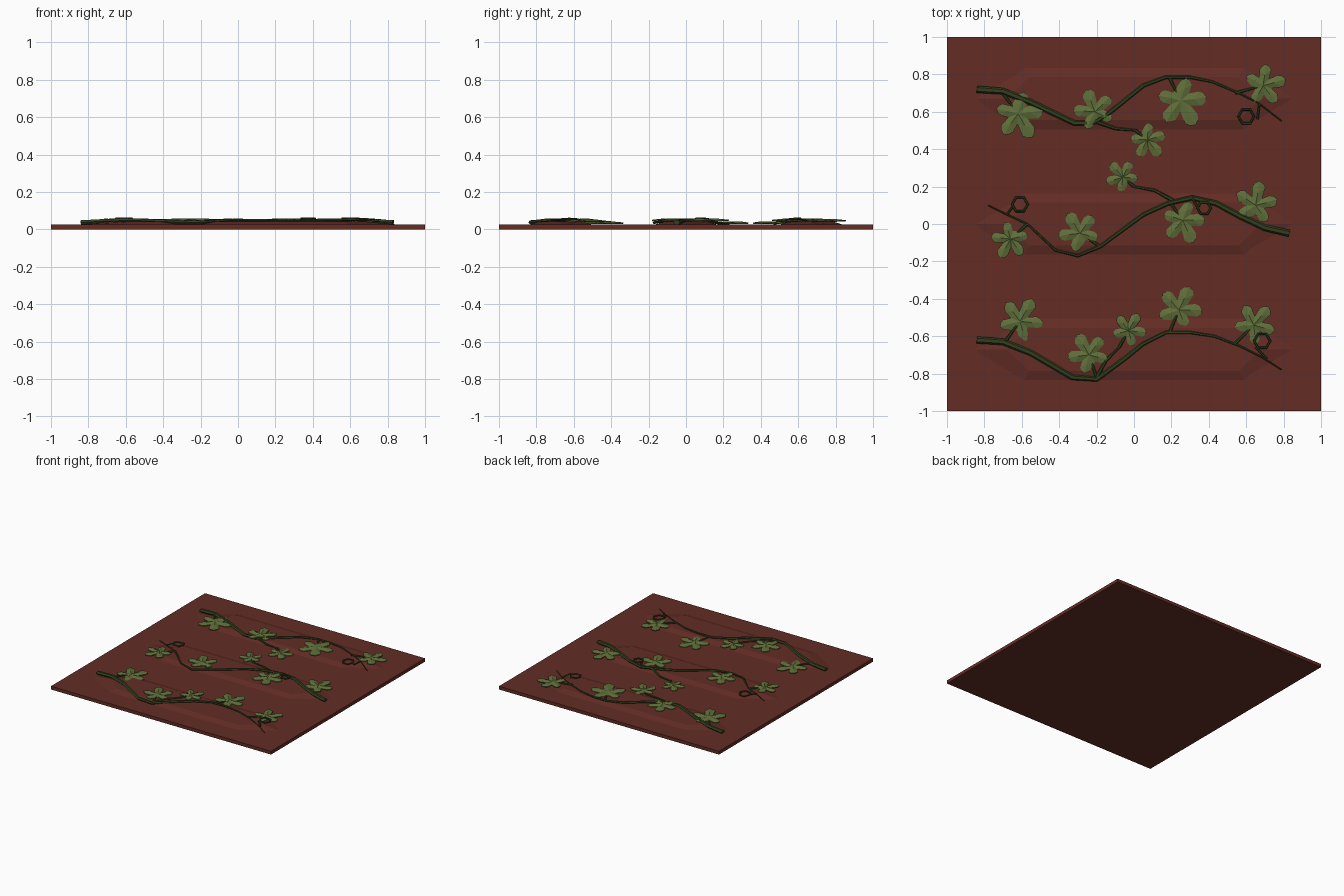
import bpy, bmesh, math
from mathutils import Vector

if "Cube" in bpy.data.objects:
    bpy.data.objects.remove(bpy.data.objects["Cube"])

SLAB_TOP, RIDGE_TOP = 0.027, 0.042
ROWS = (0.67, 0.0, -0.67)


def material(name, rgb):
    m = bpy.data.materials.new(name)
    m.diffuse_color = (*rgb, 1)
    m.use_nodes = True
    m.node_tree.nodes["Principled BSDF"].inputs["Base Color"].default_value = m.diffuse_color
    return m


BRICK = material("brick red", (0.125, 0.026, 0.018))
LEAF = material("leaf green", (0.115, 0.160, 0.042))
STEM = material("dark stem green", (0.032, 0.050, 0.012))


def finish(name, bm, mat):
    bmesh.ops.recalc_face_normals(bm, faces=bm.faces[:])
    me = bpy.data.meshes.new(name)
    bm.to_mesh(me)
    bm.free()
    me.materials.append(mat)
    ob = bpy.data.objects.new(name, me)
    bpy.context.collection.objects.link(ob)
    return ob


def ground(x, y):
    """Height of the slab and its mounds."""
    d = min(abs(y - r) for r in ROWS)
    t = min((0.18 - d) / 0.07, (0.9 - abs(x)) / 0.25, 1)
    return SLAB_TOP + (RIDGE_TOP - SLAB_TOP) * max(t, 0)


def tube(name, pts, r0, r1, closed=False, lift=0.005, sides=6):
    """Tapered stem lying on the ground along x, y points."""
    bm = bmesh.new()
    n, rings = len(pts), []
    P = [Vector((x, y, ground(x, y) + lift)) for x, y in pts]
    for i, p in enumerate(P):
        a = P[i - 1] if closed or i else P[i]
        b = P[(i + 1) % n] if closed or i < n - 1 else P[i]
        t = (b - a).normalized()
        side = t.cross(Vector((0, 0, 1))).normalized()
        up = side.cross(t)
        r = r0 + (r1 - r0) * i / max(n - 1, 1)
        rings.append([bm.verts.new(p + side * r * math.cos(k * math.tau / sides)
                                   + up * 0.75 * r * math.sin(k * math.tau / sides))
                      for k in range(sides)])
    for i in range(n if closed else n - 1):
        a, b = rings[i], rings[(i + 1) % n]
        for k in range(sides):
            j = (k + 1) % sides
            bm.faces.new((a[k], a[j], b[j], b[k]))
    if not closed:
        bm.faces.new(rings[0])
        bm.faces.new(rings[-1])
    return finish(name, bm, STEM)


def leaf(name, x, y, R, heading):
    """Five-lobed leaf with a raised crease along every lobe."""
    bm = bmesh.new()
    base = ground(x, y)

    def vert(r, deg, z):
        a = math.radians(heading + deg)
        return bm.verts.new((x + r * math.cos(a), y + r * math.sin(a), base + z))

    outline, creases = [], []
    for ang, s in ((-134, 0.85), (-66, 0.97), (0, 1.06), (66, 0.97), (134, 0.85)):
        r = R * s
        outline += [vert(0.40 * R, ang - 33, 0.006), vert(0.82 * r, ang - 19, 0.007),
                    vert(0.93 * r, ang - 10, 0.007), vert(r, ang + 2, 0.010),
                    vert(0.88 * r, ang + 13, 0.007), vert(0.75 * r, ang + 21, 0.007)]
        creases.append(vert(0.5 * r, ang, 0.016))
    mid = vert(0, 0, 0.015)
    n = len(outline)
    for k, c in enumerate(creases):
        o = [outline[(6 * k + j) % n] for j in range(7)]
        for a, b in zip(o, o[1:]):
            bm.faces.new((c, a, b))
        bm.faces.new((mid, o[0], c))
        bm.faces.new((mid, c, o[6]))
    # thin underside
    low = [bm.verts.new(v.co - Vector((0, 0, 0.005))) for v in outline]
    for i in range(n):
        bm.faces.new((outline[i], low[i], low[(i + 1) % n], outline[(i + 1) % n]))
    bm.faces.new(low)
    return finish(name, bm, LEAF)


# Slab
bm = bmesh.new()
bmesh.ops.create_cube(bm, size=2)
for v in bm.verts:
    v.co.z = SLAB_TOP if v.co.z > 0 else 0
finish("slab", bm, BRICK)

# Low faceted mounds under each vine
for i, cy in enumerate(ROWS):
    bm = bmesh.new()

    def ring(tip, sx, sy, z):
        return [bm.verts.new((x, cy + y, z)) for x, y in
                ((-tip, 0), (-sx, -sy), (sx, -sy), (tip, 0), (sx, sy), (-sx, sy))]
    lo, hi = ring(0.9, 0.6, 0.18, SLAB_TOP - 0.005), ring(0.68, 0.56, 0.115, RIDGE_TOP)
    for k in range(6):
        j = (k + 1) % 6
        bm.faces.new((lo[k], lo[j], hi[j], hi[k]))
    bm.faces.new(hi)
    bm.faces.new(lo)
    finish(f"mound_{i + 1}", bm, BRICK)

# Main vines, thick end first
VINES = (
    ((-.84, .72), (-.70, .71), (-.55, .65), (-.32, .54), (-.22, .54), (-.15, .58), (.05, .74),
     (.17, .785), (.30, .785), (.42, .76), (.56, .70), (.66, .65), (.79, .55)),
    ((.83, -.05), (.70, -.02), (.57, .04), (.44, .11), (.31, .14), (.18, .11), (.05, .05),
     (-.18, -.12), (-.30, -.17), (-.42, -.14), (-.57, .0), (-.70, .06), (-.78, .10)),
    ((-.84, -.62), (-.70, -.63), (-.55, -.69), (-.33, -.82), (-.20, -.83), (-.05, -.72),
     (.05, -.64), (.17, -.58), (.30, -.58), (.43, -.60), (.56, -.65), (.68, -.71), (.79, -.78)),
)
for i, path in enumerate(VINES):
    tube(f"vine_{i + 1}", path, 0.019, 0.003, lift=0.006)

# Side shoots
SHOOTS = (((-.21, .55), (-.10, .51), (.02, .50)),
          ((.21, .125), (.11, .18), (0, .20)),
          ((-.20, -.82), (-.15, -.73), (-.07, -.65)))
for i, path in enumerate(SHOOTS):
    tube(f"shoot_{i + 1}", path, 0.011, 0.006)

# Leaves: centre x, y, radius, heading, then where the stalk starts
LEAVES = (
    (-.62, .59, .14, -60, -.71, .71), (-.21, .60, .12, 110, -.17, .55),
    (.25, .66, .145, -60, .19, .78), (.69, .74, .12, 15, .54, .70),
    (.07, .45, .105, -50, .01, .50), (-.06, .25, .095, 130, 0, .20),
    (-.66, -.08, .11, -120, -.57, .0), (-.29, -.05, .12, 120, -.18, -.12),
    (.26, .02, .125, -65, .19, .12), (.65, .10, .125, 80, .58, .03),
    (-.61, -.52, .13, 60, -.69, -.63), (-.24, -.70, .12, 120, -.20, -.82),
    (-.03, -.57, .10, 60, -.08, -.66), (.24, -.46, .13, 65, .19, -.58),
    (.64, -.54, .12, 50, .54, -.64),
)
for i, (x, y, r, h, sx, sy) in enumerate(LEAVES):
    leaf(f"leaf_{i + 1}", x, y, r, h)
    tube(f"leaf_stalk_{i + 1}", ((sx, sy), ((sx + x) / 2, (sy + y) / 2), (x, y)), 0.009, 0.005)

# Curled tendrils: ring centre and radius, then the lead-in from the vine
TENDRILS = ((.60, .575, .042, (.67, .64), (.66, .56)), (-.61, .105, .042, (-.68, .05), (-.65, .09)),
            (.375, .085, .036, (.31, .14), (.34, .09)), (.685, -.625, .043, (.71, -.72), (.65, -.66)))
for i, (x, y, r, a, b) in enumerate(TENDRILS):
    loop = [(x + r * math.cos(k * math.pi / 3), y + r * math.sin(k * math.pi / 3)) for k in range(6)]
    tube(f"tendril_ring_{i + 1}", loop, 0.007, 0.007, closed=True, lift=0.016)
    tube(f"tendril_stem_{i + 1}", (a, b), 0.006, 0.006, lift=0.012)
